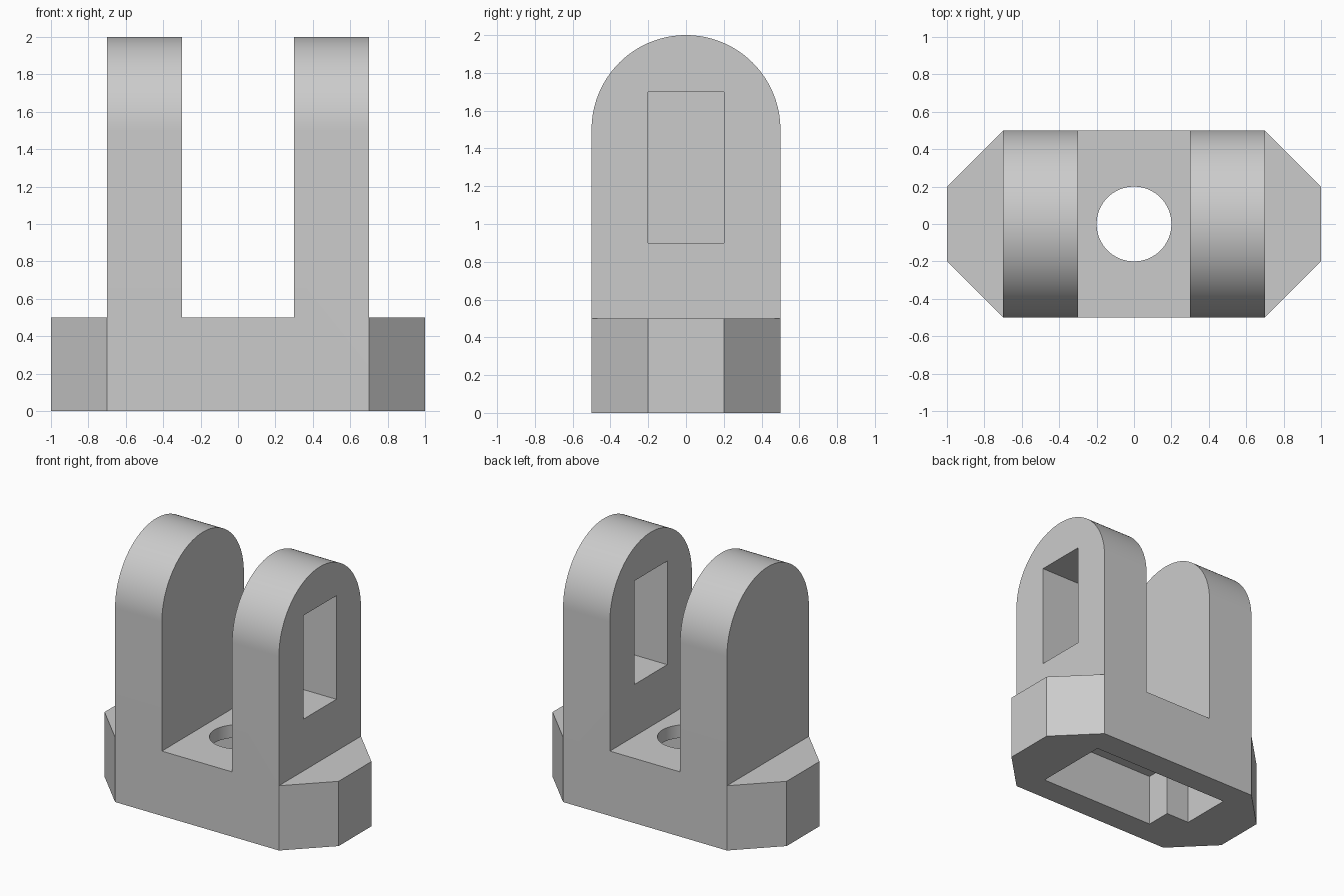
import bpy
import bmesh
from math import cos, sin, pi, radians
from mathutils import Vector

cube = bpy.data.objects.get("Cube")
if cube:
    bpy.data.objects.remove(cube, do_unlink=True)

grey = bpy.data.materials.new("light_grey")
grey.use_nodes = True
colour = (0.6, 0.6, 0.6, 1)
grey.diffuse_color = colour
grey.node_tree.nodes["Principled BSDF"].inputs["Base Color"].default_value = colour


def prism(name, outline, direction):
    """Extrude a closed outline of 3D points along a direction."""
    bm = bmesh.new()
    face = bm.faces.new([bm.verts.new(p) for p in outline])
    extruded = bmesh.ops.extrude_face_region(bm, geom=[face])["geom"]
    moved = [g for g in extruded if isinstance(g, bmesh.types.BMVert)]
    bmesh.ops.translate(bm, verts=moved, vec=Vector(direction))
    bmesh.ops.recalc_face_normals(bm, faces=bm.faces)
    mesh = bpy.data.meshes.new(name)
    bm.to_mesh(mesh)
    bm.free()
    mesh.materials.append(grey)
    obj = bpy.data.objects.new(name, mesh)
    bpy.context.collection.objects.link(obj)
    return obj


def upright(name, points, low, high):
    return prism(name, [(x, y, low) for x, y in points], (0, 0, high - low))


def combine(target, tool, operation):
    """Apply a boolean and discard the tool object."""
    tool.hide_render = True
    mod = target.modifiers.new(operation.title(), 'BOOLEAN')
    mod.operation = operation
    mod.solver = 'EXACT'
    mod.object = tool
    bpy.context.view_layer.objects.active = target
    bpy.ops.object.modifier_apply(modifier=mod.name)
    bpy.data.objects.remove(tool, do_unlink=True)


# Eight-sided base with tapered ends
body = upright("clevis_bracket", [(-1, -.2), (-.7, -.5), (.7, -.5), (1, -.2),
                                  (1, .2), (.7, .5), (-.7, .5), (-1, .2)], 0, .5)

# Round-topped arms, flush with the sides of the base
steps = 64
arch = [(-.5, .3), (.5, .3)]
arch += [(.5 * cos(pi * i / steps), 1.5 + .5 * sin(pi * i / steps)) for i in range(steps + 1)]
for name, x in (("right_arm", -.7), ("left_arm", .3)):
    arm = prism(name, [(x, y, z) for y, z in arch], (.4, 0, 0))
    combine(body, arm, 'UNION')

# Rectangular window through the left arm only
window = upright("window_cutter", [(.2, -.2), (.8, -.2), (.8, .2), (.2, .2)], .9, 1.7)
combine(body, window, 'DIFFERENCE')

# Underside pocket with one solid corner
pocket = upright("pocket_cutter", [(-.4, -.3), (.6, -.3), (.6, .3),
                                   (-.6, .3), (-.6, -.1), (-.4, -.1)], -.2, .4)
combine(body, pocket, 'DIFFERENCE')

# Round hole through the floor between the arms
circle = [(.2 * cos(2 * pi * i / steps), .2 * sin(2 * pi * i / steps)) for i in range(steps)]
combine(body, upright("hole_cutter", circle, .2, .7), 'DIFFERENCE')

# Merge flat neighbouring faces, then shade the curves smooth
bm = bmesh.new()
bm.from_mesh(body.data)
bmesh.ops.remove_doubles(bm, verts=bm.verts, dist=.0001)
bmesh.ops.dissolve_limit(bm, angle_limit=radians(.5), verts=bm.verts, edges=bm.edges)
bm.to_mesh(body.data)
bm.free()
bpy.ops.object.select_all(action='DESELECT')
body.select_set(True)
bpy.context.view_layer.objects.active = body
bpy.ops.object.shade_smooth_by_angle(angle=radians(30))
